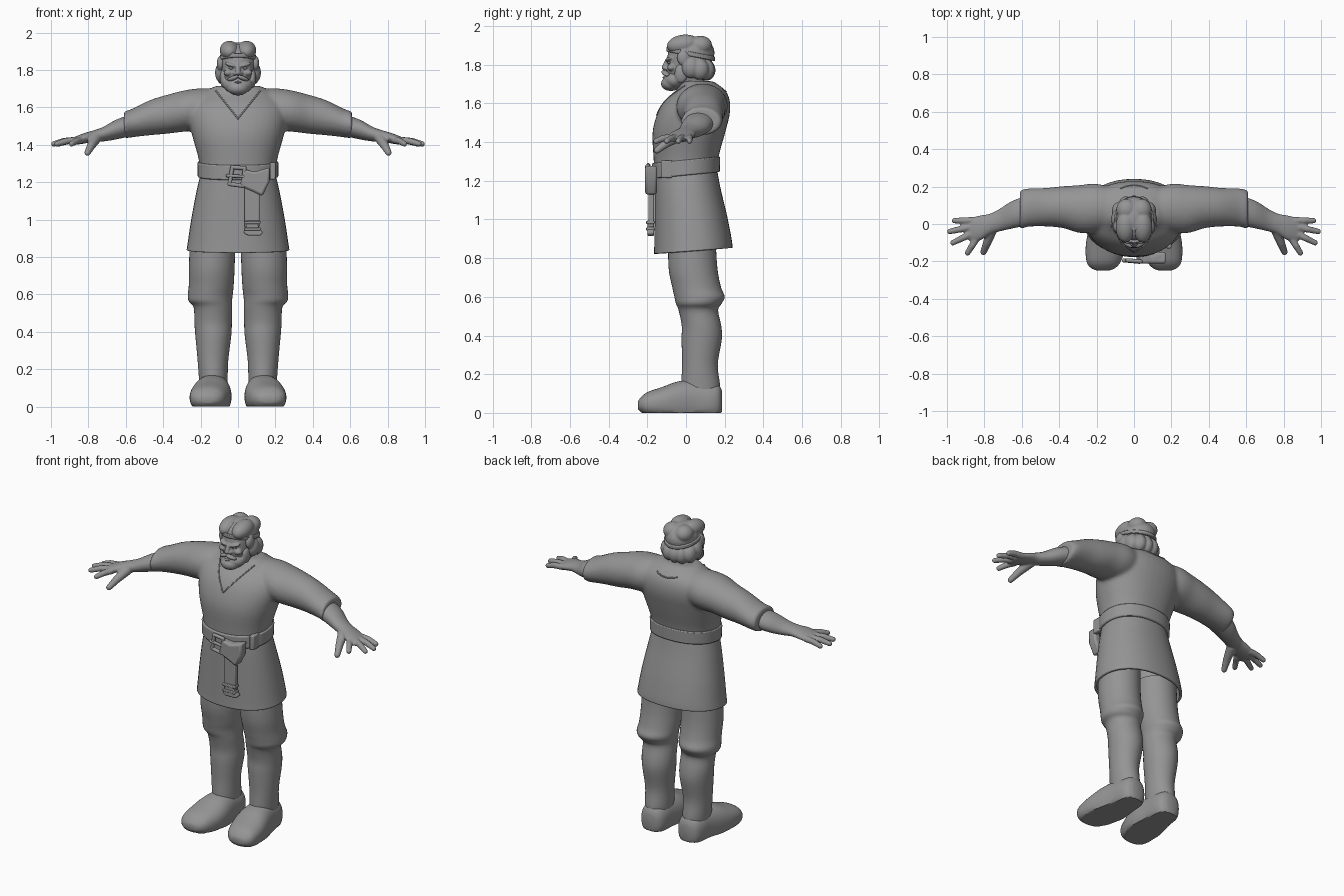
import bpy, bmesh
from math import cos, sin, pi, copysign
from mathutils import Vector, Matrix, Euler

if "Cube" in bpy.data.objects:
    bpy.data.objects.remove(bpy.data.objects["Cube"])

clay = bpy.data.materials.new("clay_grey")
clay.use_nodes = True
COLOUR = (.3, .3, .3, 1)
clay.diffuse_color = COLOUR
for node in clay.node_tree.nodes:
    if node.type == 'BSDF_PRINCIPLED':
        node.inputs["Base Color"].default_value = COLOUR
        node.inputs["Roughness"].default_value = .7


def spline(a, b, c, d, t):
    """Catmull-Rom blend of one number."""
    return b + .5 * t * (c - a + t * (2*a - 5*b + 4*c - d + t * (3*(b - c) + d - a)))


def loft(bm, axis, rings, n=40, power=2.0, slope=0, steps=4, caps=(True, True), floor=None):
    """Skin through (position, centre u, centre v, radius u, radius v) along an axis."""
    fine = []
    for i in range(len(rings) - 1):
        quad = [rings[max(i-1, 0)], rings[i], rings[i+1], rings[min(i+2, len(rings)-1)]]
        for s in range(steps):
            fine.append([spline(*vals, s / steps) for vals in zip(*quad)])
    fine.append(rings[-1])
    loops = []
    for p, cu, cv, ru, rv in fine:
        loop = []
        for k in range(n):
            c, s = cos(2*pi*k/n), sin(2*pi*k/n)
            u = cu + ru * copysign(abs(c) ** (2/power), c)
            v = cv + rv * copysign(abs(s) ** (2/power), s)
            co = {'z': (u, v, p + slope*v), 'x': (p, u, v), 'y': (u, p, v)}[axis]
            if floor is not None:
                co = (co[0], co[1], max(co[2], floor))
            loop.append(bm.verts.new(co))
        loops.append(loop)
    for a, b in zip(loops, loops[1:]):
        for k in range(n):
            bm.faces.new((a[k], a[(k+1) % n], b[(k+1) % n], b[k]))
    for wanted, loop in zip(caps, (loops[0], loops[-1])):
        if wanted:
            bm.faces.new(loop)


def blob(bm, at, radii, rot=(0, 0, 0), sides=(1,)):
    """Ellipsoid, optionally repeated on both sides."""
    for s in sides:
        turn = Euler((rot[0], rot[1]*s, rot[2]*s)).to_matrix().to_4x4()
        m = Matrix.Translation((at[0]*s, at[1], at[2])) @ turn @ Matrix.Diagonal((*radii, 1))
        bmesh.ops.create_uvsphere(bm, u_segments=24, v_segments=14, radius=1, matrix=m)


def limb(bm, points, radii):
    """Round-ended chain of tapered cylinders."""
    for p, r in zip(points, radii):
        blob(bm, p, (r, r, r))
    for i in range(len(points) - 1):
        a, b = Vector(points[i]), Vector(points[i+1])
        m = Matrix.Translation((a+b)/2) @ (b-a).to_track_quat('Z', 'Y').to_matrix().to_4x4()
        bmesh.ops.create_cone(bm, cap_ends=True, segments=16, radius1=radii[i],
                              radius2=radii[i+1], depth=(b-a).length, matrix=m)


def finish(bm, name, voxel=0, smooth=0, mirror=False, bevel=0, thick=0):
    bmesh.ops.recalc_face_normals(bm, faces=bm.faces)
    mesh = bpy.data.meshes.new(name)
    bm.to_mesh(mesh)
    bm.free()
    ob = bpy.data.objects.new(name, mesh)
    bpy.context.collection.objects.link(ob)
    mesh.materials.append(clay)
    bpy.ops.object.select_all(action='DESELECT')
    ob.select_set(True)
    bpy.context.view_layer.objects.active = ob
    bpy.ops.object.shade_smooth_by_angle(angle=.7)
    if voxel:
        mod = ob.modifiers.new("blend", 'REMESH')
        mod.mode, mod.voxel_size, mod.use_smooth_shade = 'VOXEL', voxel, True
    if smooth:
        mod = ob.modifiers.new("relax", 'SMOOTH')
        mod.factor, mod.iterations = .5, smooth
    if thick:
        ob.modifiers.new("thickness", 'SOLIDIFY').thickness = thick
    if bevel:
        mod = ob.modifiers.new("bevel", 'BEVEL')
        mod.width, mod.segments = bevel, 2
    if mirror:
        ob.modifiers.new("mirror", 'MIRROR')
    return ob


def plate(name, outline, front, back, bevel=.006):
    """Front-facing outline of (x, z) points extruded in depth."""
    bm = bmesh.new()
    face = bm.faces.new([bm.verts.new((x, front, z)) for x, z in outline])
    new = bmesh.ops.extrude_face_region(bm, geom=[face])["geom"]
    bmesh.ops.translate(bm, vec=(0, back - front, 0),
                        verts=[g for g in new if isinstance(g, bmesh.types.BMVert)])
    return finish(bm, name, bevel=bevel)


def box(x0, x1, z0, z1):
    return [(x0, z0), (x1, z0), (x1, z1), (x0, z1)]


BOTH = (1, -1)

# Tunic: torso and sleeves blended together
bm = bmesh.new()
loft(bm, 'z', [(1.22, 0, 0, .2, .162), (1.32, 0, 0, .21, .168), (1.45, 0, .015, .245, .188),
               (1.55, 0, .04, .265, .187), (1.62, 0, .06, .25, .165),
               (1.67, 0, .075, .2, .125), (1.715, 0, .06, .12, .08)], power=2.2)
for s in BOTH:
    loft(bm, 'x', [(.08*s, .085, 1.6, .1, .1), (.2*s, .085, 1.59, .13, .112),
                   (.29*s, .08, 1.58, .128, .11), (.38*s, .09, 1.563, .112, .104),
                   (.47*s, .09, 1.545, .103, .094), (.56*s, .088, 1.518, .102, .077),
                   (.59*s, .082, 1.51, .104, .074), (.61*s, .075, 1.507, .102, .07)])
tunic = finish(bm, "tunic", voxel=.011, smooth=5)

# Neckline lip following the chest and the nape
bpy.context.view_layer.update()
graph = bpy.context.evaluated_depsgraph_get()
for name, side, pts in (("neckline", -1, [(.12*t, 1.54 + .15*abs(t)) for t in
                                          [k/12 - 1 for k in range(25)]]),
                        ("nape_seam", 1, [(.07*t, 1.66 + .012*t*t) for t in
                                          [k/6 - 1 for k in range(13)]])):
    path = []
    for x, z in pts:
        hit, where, normal, _ = tunic.ray_cast((x, side, z), (0, -side, 0), depsgraph=graph)
        if hit:
            path.append(where)
    if len(path) > 2:
        bm = bmesh.new()
        limb(bm, path, [.004] * len(path))
        finish(bm, name)

# Skirt of the tunic, open below
bm = bmesh.new()
loft(bm, 'z', [(1.25, 0, 0, .198, .16), (1.15, 0, .008, .222, .17), (1.0, 0, .025, .25, .188),
               (.88, 0, .036, .268, .2), (.835, 0, .038, .275, .203)],
     power=2.2, slope=.075, caps=(True, False))
finish(bm, "tunic_skirt", thick=.015)

# Belt, buckle, folded knot and hanging end
bm = bmesh.new()
loft(bm, 'z', [(1.228, 0, 0, .216, .175), (1.308, 0, 0, .217, .177)], power=2.2, slope=.1, steps=1)
finish(bm, "belt", bevel=.006)
bm = bmesh.new()
frame = [(-.045, -.195, 1.19), (.03, -.2, 1.18), (.035, -.2, 1.275), (-.03, -.195, 1.28)]
limb(bm, frame + frame[:1], [.011] * 5)
limb(bm, [(-.055, -.195, 1.235), (.03, -.205, 1.23)], [.01, .008])
finish(bm, "buckle")
plate("belt_knot", [(.03, 1.27), (.09, 1.255), (.17, 1.28), (.167, 1.2), (.13, 1.125),
                    (.08, 1.15), (.01, 1.18)], -.212, -.15, .012)
plate("belt_tail", box(.035, .115, .96, 1.19), -.195, -.165)
plate("tail_tip", [(.045, .995), (.115, .995), (.107, .965), (.135, .93), (.12, .915),
                   (.05, .915), (.028, .93), (.045, .965)], -.2, -.165)
for i, z in enumerate((.985, .95)):
    plate(f"tail_band_{i+1}", box(.032, .12, z - .008, z + .008), -.206, -.163, .004)
plate("belt_keeper", box(.17, .2, 1.215, 1.305), -.13, -.07)

# Legs with trousers gathered below the knee
bm = bmesh.new()
loft(bm, 'z', [(.92, .135, .03, .122, .122), (.75, .14, .036, .122, .126),
               (.65, .143, .055, .12, .126), (.6, .148, .07, .12, .13),
               (.565, .148, .066, .116, .118), (.53, .135, .064, .102, .102),
               (.45, .133, .08, .1, .102), (.38, .132, .081, .096, .104),
               (.25, .134, .072, .082, .092), (.14, .132, .076, .076, .1),
               (.06, .132, .076, .07, .09)])
finish(bm, "legs", mirror=True)

# Shoes
bm = bmesh.new()
loft(bm, 'y', [(-.248, .165, .04, .035, .02), (-.235, .165, .042, .065, .036),
               (-.2, .162, .045, .092, .062), (-.12, .15, .05, .108, .085),
               (-.04, .14, .055, .105, .108), (.05, .133, .06, .09, .112),
               (.13, .13, .06, .082, .1), (.17, .13, .06, .065, .085),
               (.187, .13, .06, .035, .05)], power=2.3, floor=0)
finish(bm, "shoes", mirror=True)

# Forearms and hands
bm = bmesh.new()
loft(bm, 'x', [(.56, .075, 1.508, .08, .058), (.65, .05, 1.482, .074, .053),
               (.72, .02, 1.457, .06, .039), (.77, 0, 1.447, .055, .031),
               (.82, -.02, 1.435, .066, .028), (.87, -.03, 1.422, .064, .022),
               (.89, -.03, 1.418, .05, .014)])
for base_x, base_y, tip_x, tip_y in ((.86, .018, .96, .018), (.87, -.015, .985, -.04),
                                     (.865, -.05, .968, -.1), (.84, -.075, .89, -.155)):
    mid = ((base_x + tip_x) / 2, (base_y + tip_y) / 2, 1.42)
    limb(bm, [(base_x, base_y, 1.424), mid, (tip_x, tip_y, 1.405)], [.019, .018, .015])
limb(bm, [(.76, -.03, 1.435), (.785, -.1, 1.395), (.805, -.15, 1.357)], [.03, .023, .017])
finish(bm, "forearms_and_hands", voxel=.006, smooth=3, mirror=True)

# Head: skull, neck, nose, brows, cheeks
bm = bmesh.new()
loft(bm, 'z', [(1.64, 0, .045, .085, .075), (1.7, 0, .02, .072, .08), (1.74, 0, 0, .08, .092),
               (1.8, 0, .005, .09, .102), (1.86, 0, .015, .094, .108),
               (1.91, 0, .02, .08, .095), (1.94, 0, .02, .04, .05)])
limb(bm, [(0, -.094, 1.83), (0, -.112, 1.785)], [.01, .014])
blob(bm, (.014, -.102, 1.78), (.012, .012, .01), sides=BOTH)
blob(bm, (.04, -.09, 1.828), (.033, .015, .01), (0, -.25, .35), BOTH)
blob(bm, (.052, -.075, 1.785), (.025, .022, .018), sides=BOTH)
finish(bm, "head", voxel=.005, smooth=2)
bm = bmesh.new()
blob(bm, (.036, -.086, 1.81), (.014, .01, .007), sides=BOTH)
finish(bm, "eyes")

# Beard, moustache and lower lip
bm = bmesh.new()
blob(bm, (0, -.055, 1.72), (.08, .062, .048))
blob(bm, (0, -.078, 1.702), (.058, .052, .038))
blob(bm, (.077, -.025, 1.755), (.02, .035, .05), sides=BOTH)
finish(bm, "beard", voxel=.006, smooth=2)
bm = bmesh.new()
blob(bm, (.026, -.106, 1.756), (.034, .018, .012), (0, .35, .4), BOTH)
blob(bm, (0, -.112, 1.734), (.018, .01, .006))
finish(bm, "moustache_and_lip")

# Hair: parted crown, and thick locks below the headband
bm = bmesh.new()
blob(bm, (0, .03, 1.862), (.098, .118, .086))
blob(bm, (.046, -.015, 1.905), (.052, .085, .05), (.15, 0, 0), BOTH)
blob(bm, (.04, .075, 1.9), (.055, .06, .05), sides=BOTH)
blob(bm, (.094, -.012, 1.835), (.02, .035, .04), sides=BOTH)
for x, y, z in ((.085, .025, 1.785), (.08, .07, 1.777), (.045, .1, 1.774), (0, .105, 1.772)):
    blob(bm, (x, y, z), (.038, .048, .055), sides=BOTH if x else (1,))
finish(bm, "hair", voxel=.006, smooth=2)

# Headband tilted down at the back
bm = bmesh.new()
loft(bm, 'z', [(1.848, 0, .024, .106, .126), (1.872, 0, .024, .106, .126)], slope=-.2, steps=1)
finish(bm, "headband", bevel=.005)
